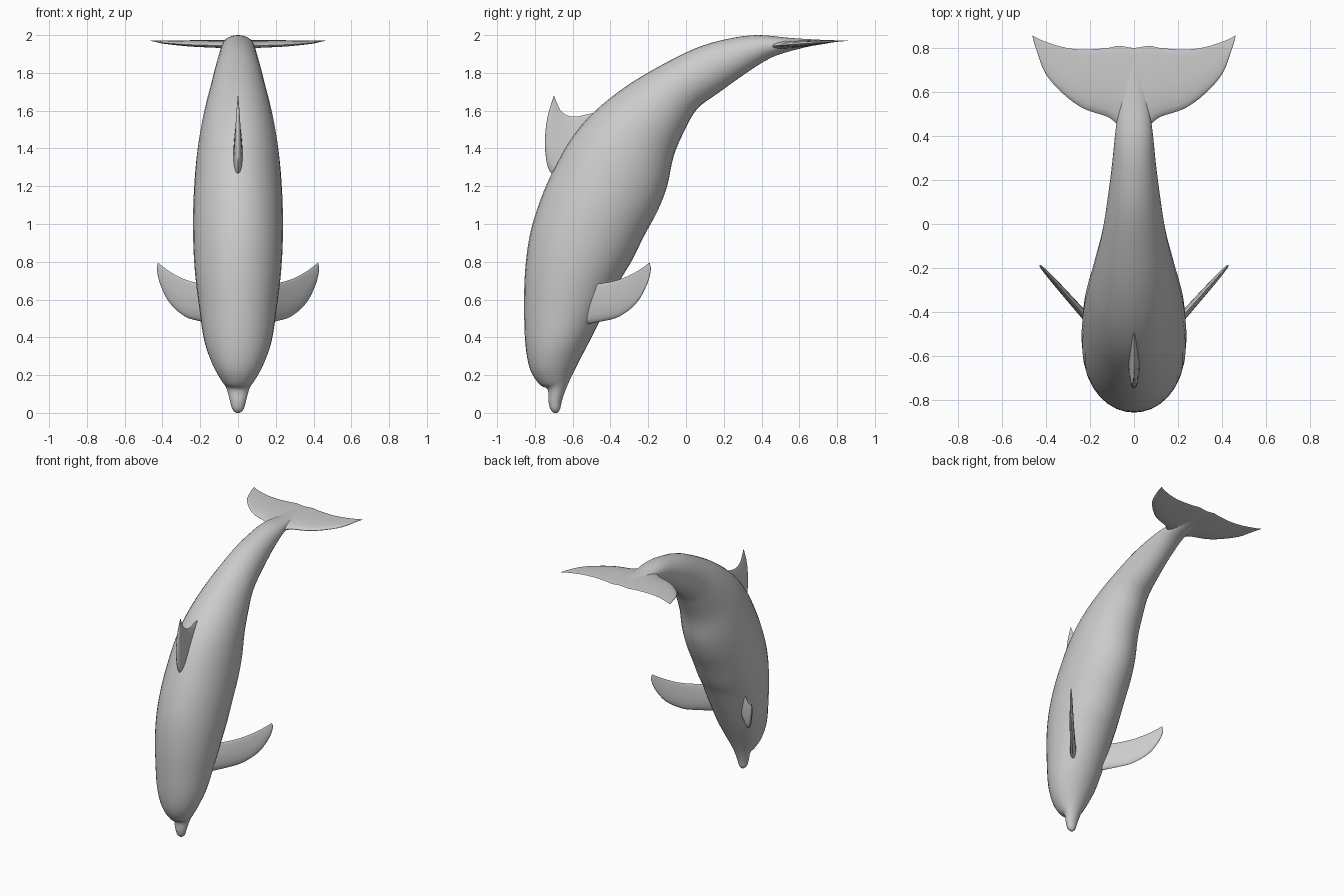
import bpy, math
from mathutils import Vector

if "Cube" in bpy.data.objects:
    bpy.data.objects.remove(bpy.data.objects["Cube"])


def catmull(a, b, c, d, t):
    return 0.5 * (2 * b + (c - a) * t + (2 * a - 5 * b + 4 * c - d) * t * t
                  + (3 * b - a - 3 * c + d) * t ** 3)


def loft(name, stations, normal, sides=32, steps=4, taper=0.0):
    """Skin smooth rings; each station is (edge point, opposite edge point, half thickness)."""
    n = Vector(normal).normalized()
    st = [(Vector(a), Vector(b), w) for a, b, w in stations]
    dense = []
    for i in range(len(st) - 1):
        quad = [st[max(i - 1, 0)], st[i], st[i + 1], st[min(i + 2, len(st) - 1)]]
        for k in range(steps):
            dense.append([catmull(*[q[j] for q in quad], k / steps) for j in range(3)])
    dense.append(st[-1])
    verts, faces = [], []
    for a, b, w in dense:
        for s in range(sides):
            ang = 2 * math.pi * s / sides
            c = (1 - math.cos(ang)) / 2
            verts.append(a.lerp(b, c) + n * (max(w, 0.001) * math.sin(ang) * (1 - taper * c)))
    for r in range(len(dense) - 1):
        for s in range(sides):
            t = (s + 1) % sides
            faces.append((r * sides + s, r * sides + t, (r + 1) * sides + t, (r + 1) * sides + s))
    last = (len(dense) - 1) * sides
    faces += [tuple(reversed(range(sides))), tuple(range(last, last + sides))]
    me = bpy.data.meshes.new(name)
    me.from_pydata([tuple(v) for v in verts], [], faces)
    ob = bpy.data.objects.new(name, me)
    bpy.context.collection.objects.link(ob)
    bpy.context.view_layer.objects.active = ob
    ob.select_set(True)
    bpy.ops.object.mode_set(mode='EDIT')
    bpy.ops.mesh.select_all(action='SELECT')
    bpy.ops.mesh.normals_make_consistent(inside=False)
    bpy.ops.object.mode_set(mode='OBJECT')
    bpy.ops.object.shade_smooth_by_angle(angle=math.radians(60))
    ob.select_set(False)
    return ob


# Body: back y, z, belly y, z, half width, from beak to tail
body = [
    (-.70, .0, -.68, .0, .010), (-.718, .02, -.667, .02, .030),
    (-.728, .06, -.655, .07, .043), (-.733, .125, -.63, .14, .062),
    (-.775, .15, -.60, .205, .090), (-.825, .23, -.56, .285, .135),
    (-.85, .36, -.50, .40, .178), (-.857, .55, -.42, .56, .205),
    (-.852, .75, -.35, .70, .226), (-.825, .95, -.29, .80, .236),
    (-.77, 1.13, -.22, .94, .238), (-.70, 1.29, -.15, 1.07, .233),
    (-.61, 1.45, -.10, 1.20, .222), (-.49, 1.59, -.065, 1.36, .202),
    (-.33, 1.72, -.01, 1.49, .175), (-.15, 1.83, .06, 1.61, .145),
    (.05, 1.93, .18, 1.70, .120), (.22, 1.98, .32, 1.80, .100),
    (.38, 2.0, .45, 1.88, .085), (.55, 1.985, .57, 1.92, .065),
    (.70, 1.976, .70, 1.95, .035), (.78, 1.972, .78, 1.965, .012),
]
loft("body", [((0, a, b), (0, c, d), w) for a, b, c, d, w in body], (1, 0, 0))

# Tail flukes: x, leading y, trailing y, half thickness
half = [
    (0, .42, .80, .030), (.07, .45, .81, .028), (.12, .487, .80, .025),
    (.23, .525, .793, .021), (.32, .59, .803, .016), (.40, .68, .828, .010),
    (.44, .78, .845, .005), (.462, .853, .858, .002),
]
span = [(-x, a, b, w) for x, a, b, w in reversed(half[1:])] + half


def fluke_z(y):
    return 1.94 + 0.03 * min(max((y - .42) / .38, 0), 1)


loft("tail_flukes", [((x, a, fluke_z(a)), (x, b, fluke_z(b)), w) for x, a, b, w in span],
     (0, 0, 1), sides=20, taper=.7)

# Dorsal fin: leading y, z, trailing y, z, half thickness
dorsal = [
    (-.64, 1.20, -.40, 1.60, .050), (-.722, 1.28, -.49, 1.588, .034),
    (-.745, 1.38, -.595, 1.568, .025), (-.745, 1.48, -.655, 1.592, .018),
    (-.73, 1.58, -.683, 1.64, .011), (-.70, 1.677, -.697, 1.677, .002),
]
loft("dorsal_fin", [((0, a, b), (0, c, d), w) for a, b, c, d, w in dorsal],
     (1, 0, 0), sides=20, taper=.7)

# Flippers: leading x, z, trailing x, z, half thickness, in a plane swept outwards
flipper = [
    (.13, .47, .15, .68, .030), (.20, .485, .23, .692, .025),
    (.28, .51, .29, .71, .021), (.36, .58, .345, .738, .017),
    (.41, .68, .385, .765, .012), (.428, .755, .408, .783, .007),
    (.424, .792, .420, .793, .002),
]


def swept(x, z):
    return (x, -.185 + (x - .43) * 1.12, z)


fl = loft("flippers", [(swept(a, b), swept(c, d), w) for a, b, c, d, w in flipper],
          (1.12, -1, 0), sides=20, taper=.6)
fl.modifiers.new("Mirror", 'MIRROR')
